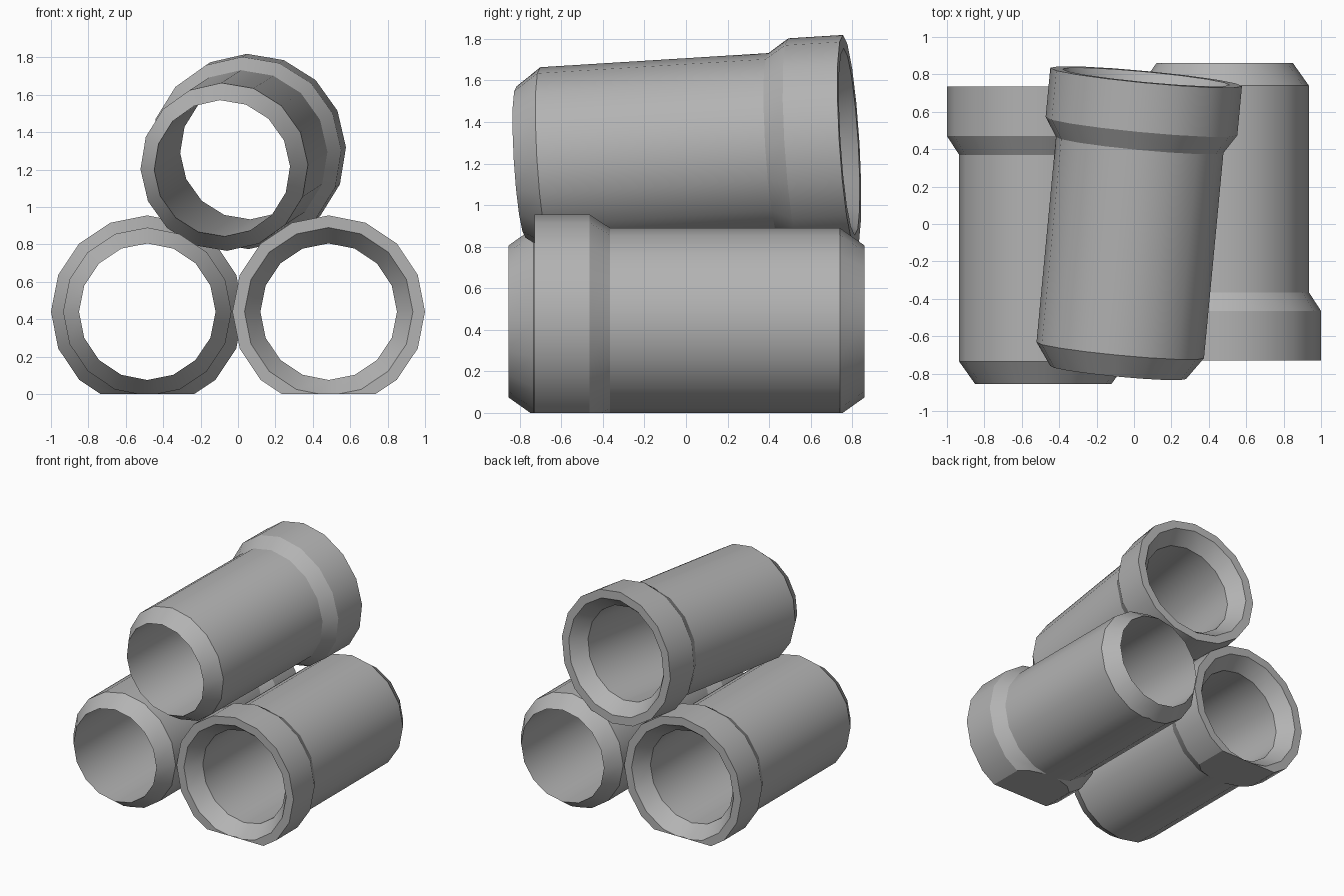
import bpy, bmesh, math
from mathutils import Matrix, Vector

cube = bpy.data.objects.get("Cube")
if cube:
    bpy.data.objects.remove(cube, do_unlink=True)

SIDES = 16

# One concrete grey for every pipe
grey = bpy.data.materials.new("concrete_grey")
grey.use_nodes = True
grey.diffuse_color = (0.45, 0.45, 0.45, 1)
grey.node_tree.nodes["Principled BSDF"].inputs["Base Color"].default_value = (0.45, 0.45, 0.45, 1)

# Closed wall section (radius, position along the axis): spigot, body, socket, bore
PROFILE = [(0.365, -0.795), (0.45, -0.675), (0.45, 0.43), (0.515, 0.53),
           (0.515, 0.795), (0.45, 0.795), (0.365, 0.68)]


def make_pipe(name, matrix, flatten=False):
    bm = bmesh.new()
    rings = []
    for radius, y in PROFILE:
        angles = [2 * math.pi * i / SIDES for i in range(SIDES)]
        rings.append([bm.verts.new((radius * math.cos(a), y, radius * math.sin(a)))
                      for a in angles])
    for ring, following in zip(rings, rings[1:] + rings[:1]):
        for i in range(SIDES):
            j = (i + 1) % SIDES
            bm.faces.new((ring[i], ring[j], following[j], following[i]))
    bmesh.ops.recalc_face_normals(bm, faces=bm.faces[:])
    bm.transform(matrix)
    # Flat bed where the pipe rests on the ground
    if flatten:
        bmesh.ops.bisect_plane(bm, geom=bm.verts[:] + bm.edges[:] + bm.faces[:],
                               plane_co=(0, 0, 0), plane_no=(0, 0, 1))
        for v in bm.verts:
            v.co.z = max(v.co.z, 0)
        bmesh.ops.dissolve_degenerate(bm, edges=bm.edges[:], dist=0.0001)
    mesh = bpy.data.meshes.new(name)
    bm.to_mesh(mesh)
    bm.free()
    mesh.materials.append(grey)
    obj = bpy.data.objects.new(name, mesh)
    bpy.context.collection.objects.link(obj)
    return obj


# Lower pipes lie in opposite directions
right_place = Matrix.Translation((-0.485, -0.06, 0.44))
left_place = Matrix.Translation((0.485, 0.065, 0.44)) @ Matrix.Rotation(math.pi, 4, 'Z')

# Upper pipe is tilted and turned between its two end centres
spigot, socket = Vector((-0.085, -0.795, 1.207)), Vector((0.065, 0.787, 1.305))
along = (socket - spigot).normalized()
across = Vector((0.895, -0.09, 0.025))
across = (across - along * across.dot(along)).normalized()
up = across.cross(along)
top_place = (Matrix.Translation((spigot + socket) / 2)
             @ Matrix((across, along, up)).transposed().to_4x4())

pipes = [make_pipe("lower_right_pipe", right_place, True),
         make_pipe("lower_left_pipe", left_place, True),
         make_pipe("upper_pipe", top_place)]

# Smooth round walls with crisp rims
bpy.ops.object.select_all(action='DESELECT')
for pipe in pipes:
    pipe.select_set(True)
bpy.context.view_layer.objects.active = pipes[0]
bpy.ops.object.shade_smooth_by_angle(angle=math.radians(30))
